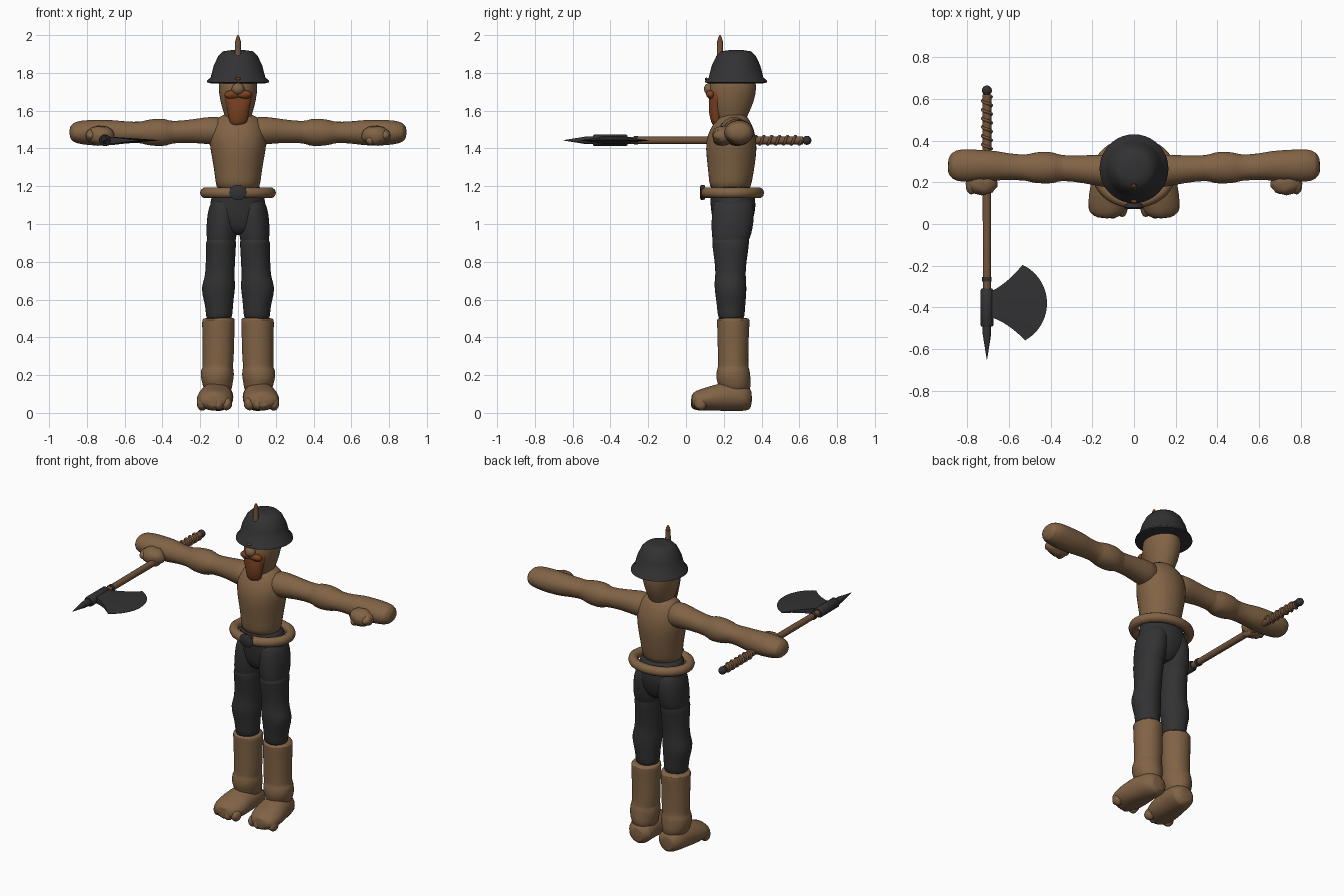
import bpy, bmesh, math
from mathutils import Vector, noise

cube = bpy.data.objects.get("Cube")
if cube:
    bpy.data.objects.remove(cube, do_unlink=True)


def material(name, rgb):
    m = bpy.data.materials.new(name)
    m.use_nodes = True
    m.diffuse_color = (*rgb, 1)
    m.node_tree.nodes["Principled BSDF"].inputs["Base Color"].default_value = (*rgb, 1)
    return m


BROWN = material("tan leather", (0.22, 0.125, 0.06))
WOOD = material("wood", (0.17, 0.09, 0.045))
DARK = material("charcoal", (0.032, 0.032, 0.034))
GINGER = material("ginger", (0.2, 0.055, 0.016))


def finish(name, bm, mat, subsurf=0, mirror=False):
    bmesh.ops.recalc_face_normals(bm, faces=bm.faces[:])
    mesh = bpy.data.meshes.new(name)
    bm.to_mesh(mesh)
    bm.free()
    ob = bpy.data.objects.new(name, mesh)
    bpy.context.collection.objects.link(ob)
    mesh.materials.append(mat)
    if mirror:
        ob.modifiers.new("Mirror", "MIRROR").use_mirror_merge = False
    if subsurf:
        sub = ob.modifiers.new("Subdivision", "SUBSURF")
        sub.levels = sub.render_levels = subsurf
    bpy.ops.object.select_all(action="DESELECT")
    ob.select_set(True)
    bpy.context.view_layer.objects.active = ob
    bpy.ops.object.shade_smooth_by_angle(angle=math.radians(40))
    return ob


def loft(name, axis, rings, mat, sides=20, lump=0.004, subsurf=1, mirror=False):
    """Rings are (position on axis, centre u, centre v, radius u, radius v)."""
    bm = bmesh.new()
    loops = []
    for p, cu, cv, ru, rv in rings:
        loop = []
        for i in range(sides):
            a = math.tau * i / sides
            u, v = cu + ru * math.cos(a), cv + rv * math.sin(a)
            co = Vector({"x": (p, u, v), "y": (u, p, v), "z": (u, v, p)}[axis])
            if lump:
                co += noise.noise_vector(co * 14) * lump
            loop.append(bm.verts.new(co))
        loops.append(loop)
    for a, b in zip(loops, loops[1:]):
        for i in range(sides):
            j = (i + 1) % sides
            bm.faces.new((a[i], a[j], b[j], b[i]))
    bm.faces.new(loops[0])
    bm.faces.new(loops[-1])
    return finish(name, bm, mat, subsurf, mirror)


def ball(name, centre, radii, mat, mirror=False, lump=0.0):
    bm = bmesh.new()
    bmesh.ops.create_icosphere(bm, subdivisions=3, radius=1)
    for v in bm.verts:
        v.co = Vector([c + k * r for c, k, r in zip(centre, v.co, radii)])
        v.co += noise.noise_vector(v.co * 40) * lump
    return finish(name, bm, mat, 0, mirror)


def wire(name, points, radius, mat, closed=False):
    curve = bpy.data.curves.new(name, "CURVE")
    curve.dimensions = "3D"
    curve.bevel_depth = radius
    curve.bevel_resolution = 3
    curve.use_fill_caps = True
    line = curve.splines.new("POLY")
    line.points.add(len(points) - 1)
    for p, co in zip(line.points, points):
        p.co = (*co, 1)
    line.use_cyclic_u = closed
    curve.materials.append(mat)
    ob = bpy.data.objects.new(name, curve)
    bpy.context.collection.objects.link(ob)


# Torso, neck and head
loft("torso", "z", [
    (1.17, 0, .235, .115, .105), (1.22, 0, .235, .12, .115), (1.30, 0, .24, .13, .125),
    (1.40, 0, .24, .15, .138), (1.47, 0, .24, .155, .13), (1.53, 0, .245, .14, .105),
    (1.57, 0, .25, .1, .075), (1.585, 0, .25, .06, .05)], BROWN)
loft("head", "z", [
    (1.53, 0, .24, .06, .07), (1.57, 0, .24, .07, .085), (1.62, 0, .24, .088, .11),
    (1.69, 0, .245, .103, .128), (1.76, 0, .25, .105, .125), (1.80, 0, .25, .08, .09)],
    BROWN, lump=.002)
ball("nose", (0, .125, 1.715), (.034, .03, .032), BROWN)
loft("beard", "z", [
    (1.52, 0, .16, .03, .02), (1.535, 0, .16, .05, .03), (1.59, 0, .16, .057, .038),
    (1.64, 0, .165, .072, .045), (1.685, 0, .175, .083, .052), (1.72, 0, .18, .07, .048),
    (1.735, 0, .185, .04, .03)], GINGER, lump=.009)
for side in (-1, 1):
    ball("moustache", (side * .033, .13, 1.685), (.04, .024, .022), GINGER, lump=.004)

# Helmet with flared brim and spike
loft("helmet", "z", [
    (1.745, 0, .265, .145, .145), (1.75, 0, .265, .165, .165), (1.76, 0, .265, .163, .163),
    (1.775, 0, .265, .145, .145), (1.84, 0, .265, .128, .128), (1.89, 0, .265, .104, .104),
    (1.914, 0, .265, .08, .08), (1.92, 0, .265, .04, .04)], DARK, sides=40, lump=0, subsurf=0)
loft("helmet_spike", "z", [
    (1.89, 0, .18, .017, .017), (1.97, 0, .18, .015, .015)], WOOD, 16, 0, 0)
loft("spike_tip", "z", [
    (1.965, 0, .18, .013, .013), (1.985, 0, .18, .011, .011), (2.0, 0, .18, .002, .002)],
    GINGER, 16, 0, 0)
ball("helmet_badge", (0, .108, 1.768), (.015, .008, .007), GINGER)

# Arms, with a padded elbow, ending in closed hands
loft("arms", "x", [
    (.06, .25, 1.49, .08, .08), (.15, .255, 1.495, .08, .075), (.24, .262, 1.492, .066, .062),
    (.36, .27, 1.485, .06, .057), (.375, .27, 1.485, .075, .072), (.43, .27, 1.485, .079, .074),
    (.495, .27, 1.485, .072, .068), (.51, .27, 1.485, .062, .057), (.6, .275, 1.485, .064, .058),
    (.66, .28, 1.483, .072, .068), (.75, .28, 1.483, .076, .07), (.83, .28, 1.485, .083, .064),
    (.875, .28, 1.485, .066, .052), (.893, .28, 1.485, .03, .024)], BROWN, mirror=True)
ball("thumbs", (.73, .197, 1.467), (.075, .058, .052), BROWN, True, .008)
for k in range(3):
    ball("fingers", (.70 + k * .04, .185, 1.445 + k * .012), (.026, .042, .03), BROWN, True, .004)

# Trousers
loft("hips", "z", [
    (.94, 0, .24, .07, .07), (.99, 0, .245, .135, .1), (1.06, 0, .25, .155, .118),
    (1.13, 0, .25, .145, .122), (1.18, 0, .24, .13, .115), (1.205, 0, .235, .12, .11)], DARK)
loft("trouser_legs", "z", [
    (.49, .1, .24, .06, .06), (.505, .1, .24, .07, .072), (.57, .1, .24, .073, .076),
    (.62, .105, .238, .085, .082), (.67, .105, .235, .091, .086), (.71, .1, .235, .082, .082),
    (.76, .095, .237, .077, .08), (.86, .09, .235, .08, .094), (.905, .09, .235, .083, .1),
    (.915, .088, .237, .076, .094), (.93, .088, .24, .083, .105), (1.02, .085, .248, .083, .115),
    (1.10, .075, .25, .08, .11), (1.15, .06, .25, .06, .09)], DARK, mirror=True)

# Boots: shaft with ankle fold, foot and toe lumps
loft("boot_shafts", "z", [
    (.09, .105, .26, .07, .08), (.165, .11, .255, .082, .09), (.18, .11, .25, .088, .092),
    (.225, .11, .25, .09, .09), (.24, .108, .25, .08, .083), (.26, .105, .25, .083, .082),
    (.36, .103, .25, .084, .082), (.46, .103, .25, .087, .087), (.495, .103, .25, .088, .089),
    (.505, .103, .25, .08, .08)], BROWN, mirror=True)
loft("feet", "y", [
    (.025, .13, .065, .04, .03), (.05, .128, .065, .085, .052), (.11, .122, .072, .1, .064),
    (.18, .117, .084, .095, .077), (.26, .11, .09, .085, .082), (.32, .105, .08, .078, .072),
    (.352, .105, .07, .045, .045)], BROWN, lump=.007, mirror=True)
for k in range(4):
    ball("toes", (.06 + k * .043, .06 + .01 * abs(k - 1), .05), (.029, .035, .036), BROWN, True, .004)

# Belt standing off the waist, with round buckle
wire("belt", [(.172 * math.cos(math.tau * i / 64), .245 + .14 * math.sin(math.tau * i / 64), 1.165)
              for i in range(64)], .029, BROWN, True)
loft("buckle", "y", [
    (.073, 0, 1.167, .035, .03), (.08, 0, 1.167, .048, .042), (.1, 0, 1.167, .046, .04)],
    DARK, 10, 0, 0)

# Axe held level in the right hand
AX, AZ = -.705, 1.443


def axe_turned(name, profile, mat, sides=24):
    loft(name, "y", [(y, AX, AZ, r, r) for y, r in profile], mat, sides, 0, 0)


axe_turned("axe_shaft", [(.62, .021), (.3, .021), (-.53, .018)], WOOD)
axe_turned("axe_tip", [(-.49, .02), (-.53, .02), (-.649, .001)], DARK)
axe_turned("axe_socket", [(-.31, .026), (-.318, .031), (-.485, .031), (-.492, .026)], DARK)
axe_turned("axe_ring", [(-.255, .023), (-.275, .023)], DARK)
ball("axe_pommel", (AX, .64, AZ), (.024, .024, .024), DARK)
wire("grip_wrap", [(AX + .022 * math.cos(a), .36 + .25 * i / 120, AZ + .022 * math.sin(a))
                   for i in range(121) for a in [math.tau * 6 * i / 120]], .007, WOOD)

# Fan blade tapering to its edge
bm = bmesh.new()
STEPS, ROWS = 24, 8
sheets = []
for sign in (1, -1):
    sheet = []
    for r in range(ROWS + 1):
        t = r / ROWS
        row = []
        for i in range(STEPS + 1):
            s = i / STEPS
            a = math.radians(-61 + 126 * s)
            inner = Vector((-.69, -.445 + .12 * s))
            outer = Vector((-.62 + .203 * math.cos(a), -.38 + .203 * math.sin(a)))
            p = inner.lerp(outer, t)
            p.y -= (s - .5) * .12 * t * (1 - t)
            row.append(bm.verts.new((p.x, p.y, AZ + sign * (.001 + .019 * (1 - t)))))
        sheet.append(row)
    sheets.append(sheet)
    for r in range(ROWS):
        for i in range(STEPS):
            bm.faces.new((sheet[r][i], sheet[r][i + 1], sheet[r + 1][i + 1], sheet[r + 1][i]))
top, low = sheets
for r in range(ROWS):
    for i in (0, STEPS):
        bm.faces.new((top[r][i], top[r + 1][i], low[r + 1][i], low[r][i]))
for i in range(STEPS):
    for r in (0, ROWS):
        bm.faces.new((top[r][i], top[r][i + 1], low[r][i + 1], low[r][i]))
finish("axe_blade", bm, DARK)
